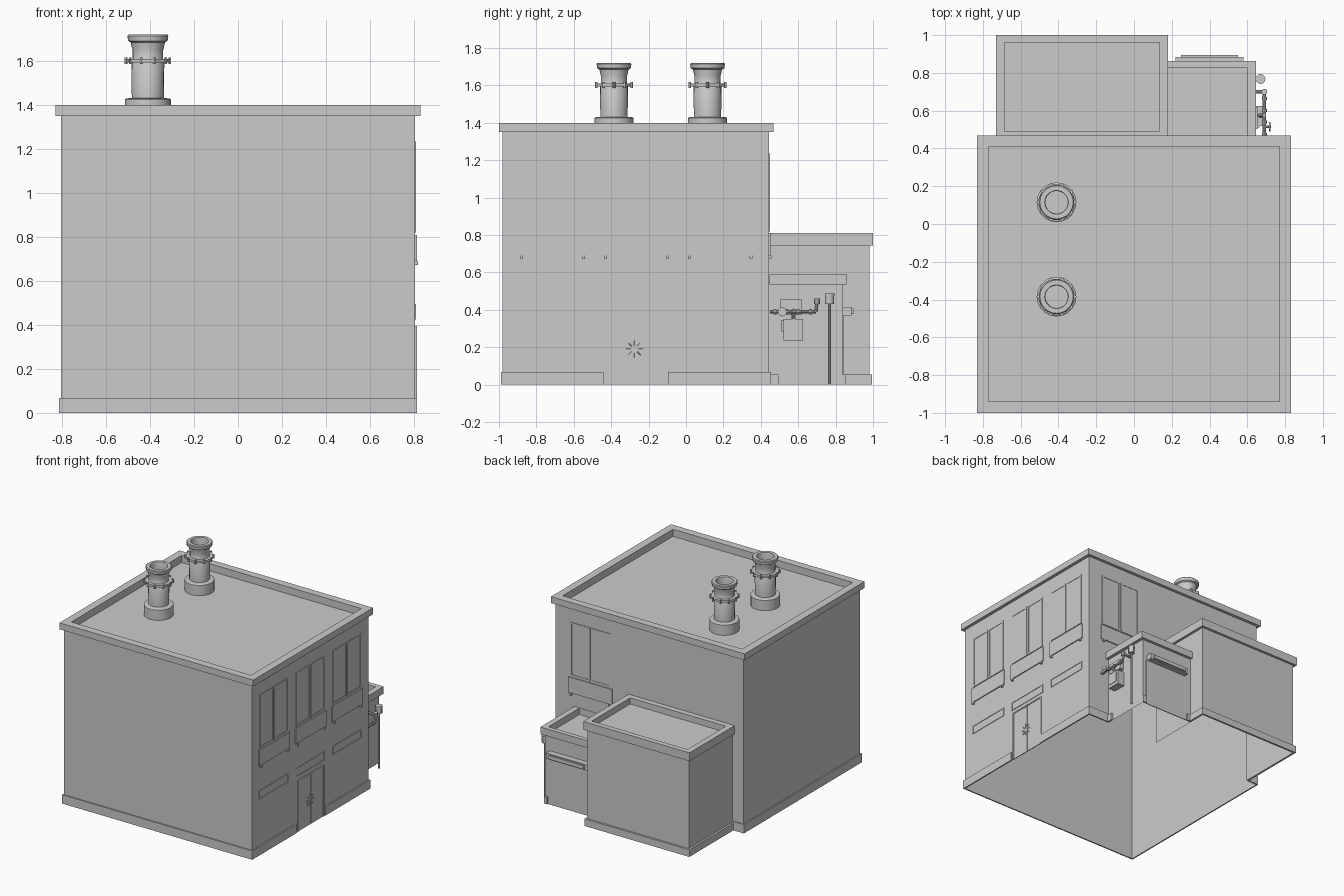
import bpy, bmesh, math
from mathutils import Vector

if "Cube" in bpy.data.objects:
    bpy.data.objects.remove(bpy.data.objects["Cube"])


def mesh_obj(name, verts, faces):
    me = bpy.data.meshes.new(name)
    me.from_pydata(verts, [], faces)
    me.update()
    ob = bpy.data.objects.new(name, me)
    bpy.context.collection.objects.link(ob)
    return ob


def box(name, x, y, z):
    v = [(a, b, c) for c in z for b in y for a in x]
    f = [(0, 2, 3, 1), (4, 5, 7, 6), (0, 1, 5, 4), (2, 6, 7, 3), (0, 4, 6, 2), (1, 3, 7, 5)]
    return mesh_obj(name, v, f)


def rect(x, y, z):
    return [(x[0], y[0], z), (x[1], y[0], z), (x[1], y[1], z), (x[0], y[1], z)]


def ring(name, outer, inner, z0, z1):
    """Rectangular frame: outer and inner are (x range, y range)."""
    loops = [rect(*outer, z0), rect(*outer, z1), rect(*inner, z1), rect(*inner, z0)]
    f = [(4*k + i, 4*k + (i+1) % 4, 4*((k+1) % 4) + (i+1) % 4, 4*((k+1) % 4) + i)
         for k in range(4) for i in range(4)]
    return mesh_obj(name, sum(loops, []), f)


def lathe(name, profile, centre, n):
    cx, cy = centre
    v = [(cx + r*math.cos(2*math.pi*i/n), cy + r*math.sin(2*math.pi*i/n), z)
         for r, z in profile for i in range(n)]
    f = [(k*n + i, k*n + (i+1) % n, (k+1)*n + (i+1) % n, (k+1)*n + i)
         for k in range(len(profile)-1) for i in range(n)]
    ob = mesh_obj(name, v, f)
    bm = bmesh.new()
    bm.from_mesh(ob.data)
    bmesh.ops.holes_fill(bm, edges=[e for e in bm.edges if e.is_boundary])
    bmesh.ops.recalc_face_normals(bm, faces=bm.faces)
    bm.to_mesh(ob.data)
    bm.free()
    return ob


def rod(name, a, b, r, n=10):
    a, b = Vector(a), Vector(b)
    d = b - a
    bpy.ops.mesh.primitive_cylinder_add(vertices=n, radius=r, depth=d.length, location=(a+b)/2)
    ob = bpy.context.object
    ob.name = name
    ob.rotation_euler = d.to_track_quat('Z', 'Y').to_euler()
    bpy.ops.object.shade_smooth_by_angle()
    return ob


# Main shell, open underneath and with openings behind the two annexes
X, Y0, Y1 = 0.805, -0.98, 0.445
mesh_obj("main_walls", rect((-X, X), (Y0, Y1), 0) + rect((-X, X), (Y0, Y1), 1.36),
         [(0, 1, 5, 4), (1, 2, 6, 5), (3, 0, 4, 7)])
back = [(X, 0), (.62, 0), (.62, .53), (.16, .53), (.16, .74), (-.71, .74), (-.71, 0),
        (-X, 0), (-X, 1.36), (X, 1.36)]
mesh_obj("main_back_wall", [(x, Y1, z) for x, z in back], [tuple(range(10))])
mesh_obj("main_roof", rect((-.78, .78), (-.95, .42), 1.345), [(0, 1, 2, 3)])
ring("main_parapet", ((-.83, .83), (-1, .468)), ((-.77, .77), (-.94, .41)), 1.35, 1.40)
ring("main_parapet_lining", ((-.775, .775), (-.945, .415)), ((-.77, .77), (-.94, .41)), 1.34, 1.36)

# Large annex
mesh_obj("large_annex_walls", rect((-.71, .16), (Y1, .98), 0) + rect((-.71, .16), (Y1, .98), .76),
         [(1, 2, 6, 5), (2, 3, 7, 6), (3, 0, 4, 7)])
mesh_obj("large_annex_roof", rect((-.70, .15), (Y1, .97), .762), [(0, 1, 2, 3)])
ring("large_annex_parapet", ((-.73, .18), (.447, 1)), ((-.685, .135), (.49, .96)), .745, .81)

# Small annex
mesh_obj("small_annex_walls", rect((.16, .62), (Y1, .84), 0) + rect((.16, .62), (Y1, .84), .55),
         [(1, 2, 6, 5), (2, 3, 7, 6)])
mesh_obj("small_annex_roof", rect((.16, .61), (Y1, .83), .54), [(0, 1, 2, 3)])
ring("small_annex_parapet", ((.161, .645), (.446, .862)), ((.164, .60), (.449, .825)), .535, .59)

# Plinths, broken at the doors
for name, x, y, h in [
    ("front", (-.815, .815), (-.99, -.98), .068),
    ("left", (-.815, -.805), (-.98, .455), .068),
    ("right_a", (.805, .815), (-.98, -.44), .068),
    ("right_b", (.805, .815), (-.095, .455), .068),
    ("back_right", (.62, .805), (.445, .455), .068),
    ("back_left", (-.805, -.71), (.445, .455), .068),
    ("large_annex_left", (-.725, -.71), (.455, .995), .055),
    ("large_annex_back", (-.71, .16), (.98, .995), .055),
    ("large_annex_right", (.16, .175), (.84, .995), .055),
    ("small_annex_side", (.62, .635), (.455, .495), .055),
    ("small_annex_corner", (.595, .622), (.84, .852), .055),
    ("small_annex_back", (.175, .20), (.84, .852), .055)]:
    box(name + "_plinth", x, y, (0, h))


def wall_box(name, side, c, w, d, z):
    """Thin box on the right (x) or back (y) wall, centred along it at c."""
    along = (c - w/2, c + w/2)
    if side == 'right':
        return box(name, (X - .002, X + d), along, z)
    return box(name, along, (Y1 - .002, Y1 + d), z)


def window(side, c):
    for s in (-1, 1):
        sc = c + s*.089
        wall_box("window_glass", side, sc, .16, .001, (.83, 1.225))
        for e in (-1, 1):
            wall_box("window_stile", side, sc + e*.079, .014, .004, (.82, 1.235))
        for z in (.82, 1.223):
            wall_box("window_rail", side, sc, .15, .004, (z, z + .012))
        wall_box("planter_foot", side, c + s*.165, .014, .013, (.672, .69))
    wall_box("planter_box", side, c, .375, .008, (.69, .81))


# Upper windows, lower vent windows
for c in (-.7125, -.265, .1825):
    window('right', c)
    for z in (.425, .487):
        wall_box("low_window_rail", 'right', c, .355, .004, (z, z + .008))
    for s in (-1, 1):
        wall_box("low_window_stile", 'right', c + s*.1735, .008, .004, (.43, .49))
window('back', .505)

# Double door with a star-shaped handle
for s in (-1, 1):
    wall_box("door_leaf", 'right', -.2625 + s*.078, .15, .004, (0, .385))
    wall_box("door_jamb", 'right', -.2625 + s*.1555, .012, .008, (0, .395))
wall_box("door_lintel", 'right', -.2625, .31, .008, (.385, .395))
for i in range(8):
    a = i*math.pi/4
    c, s = math.cos(a), math.sin(a)
    rod("door_handle_spoke", (.811, -.275 + .02*c, .19 + .02*s), (.811, -.275 + .045*c, .19 + .045*s), .003, 6)

# Chimneys: lathed stack plus a ten-sided clamp ring with lugs
stack = [(.105, 1.345), (.105, 1.425), (.098, 1.43), (.073, 1.432), (.075, 1.60), (.07, 1.61),
         (.07, 1.65), (.078, 1.685), (.09, 1.692), (.093, 1.715), (.088, 1.72),
         (.063, 1.72), (.06, 1.71), (.06, 1.65)]
for cy in (.115, -.385):
    c = (-.41, cy)
    ob = lathe("chimney_stack", stack, c, 20)
    bpy.context.view_layer.objects.active = ob
    bpy.ops.object.select_all(action='DESELECT')
    ob.select_set(True)
    bpy.ops.object.shade_smooth_by_angle()
    lathe("chimney_clamp", [(.06, 1.594), (.1, 1.594), (.1, 1.61), (.06, 1.61)], c, 10)
    for i in range(10):
        a = 2*math.pi*i/10
        px, py = c[0] + .099*math.cos(a), cy + .099*math.sin(a)
        rod("clamp_lug", (px, py, 1.587), (px, py, 1.617), .007, 6)

# Rear shutter and its housing on the small annex
box("shutter_housing", (.22, .58), (.838, .885), (.37, .415))
box("shutter_housing_rim", (.25, .55), (.88, .895), (.378, .407))
box("shutter_door", (.205, .59), (.838, .844), (0, .37))

# Meter boxes on the small annex side
box("meter_box", (.618, .68), (.52, .625), (.235, .35))
box("meter_box_lid", (.618, .665), (.51, .53), (.285, .345))
box("meter_window", (.675, .684), (.535, .61), (.26, .335))
box("switch_box", (.618, .655), (.502, .62), (.375, .455))

# Vent pipe with hood
rod("vent_pipe", (.67, .768, 0), (.67, .768, .44), .008)
rod("vent_hood", (.67, .768, .43), (.67, .768, .475), .024, 12)
rod("vent_cap", (.67, .768, .475), (.67, .768, .487), .026, 12)

# Service pipe: along the wall, up, then into the wall
path = [(.69, .45, .39), (.69, .695, .39), (.69, .70, .445), (.62, .70, .445)]
for a, b in zip(path, path[1:]):
    rod("service_pipe", a, b, .009)
for y in (.475, .54, .60, .665):
    rod("pipe_collar", (.69, y - .008, .39), (.69, y + .008, .39), .014)
rod("riser_collar", (.69, .70, .43), (.69, .70, .462), .016)
rod("valve_stem", (.69, .515, .39), (.725, .515, .39), .008)
rod("valve_wheel", (.715, .515, .39), (.722, .515, .39), .025, 12)
rod("meter_feed", (.665, .575, .345), (.69, .575, .40), .011)
